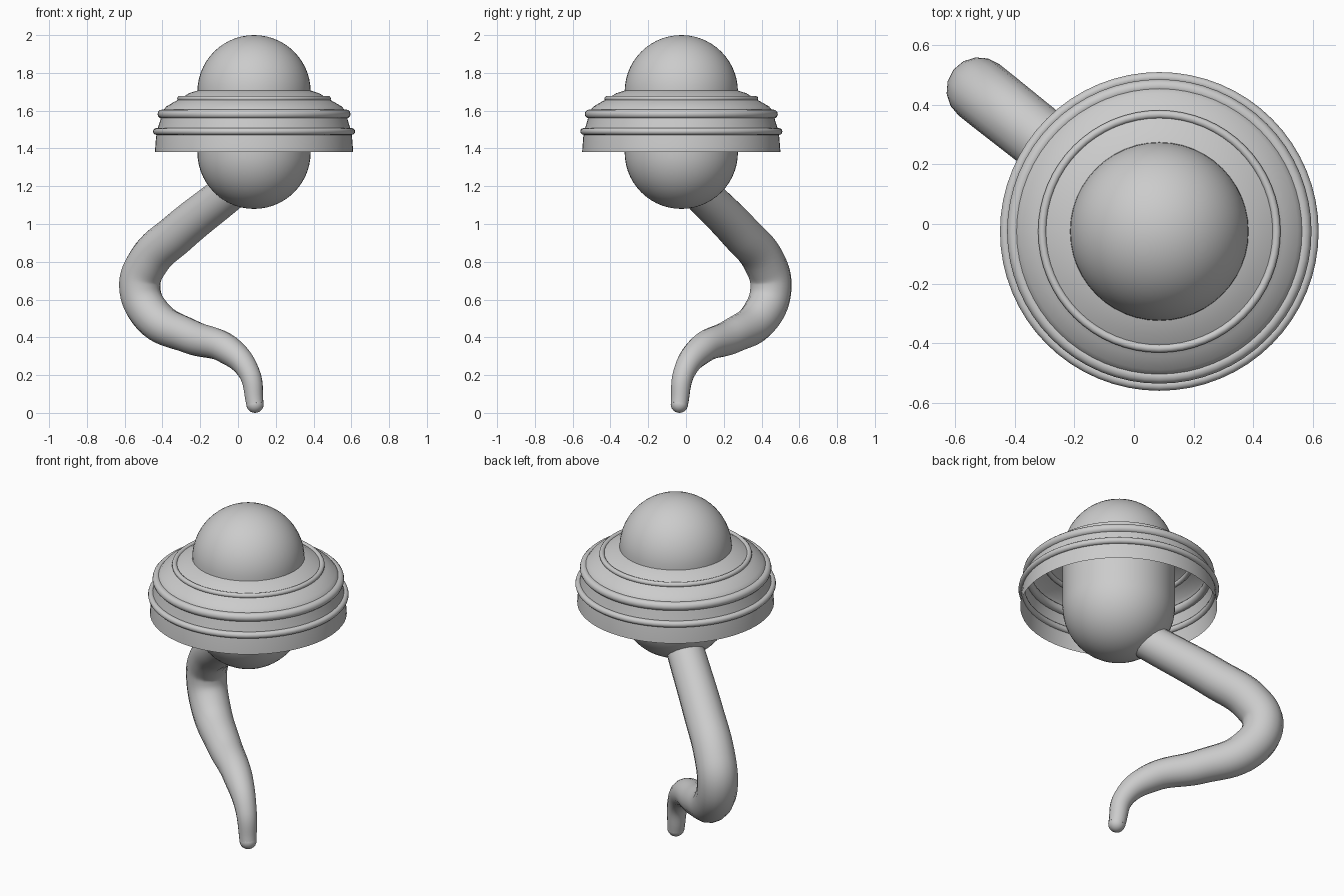
import bpy, bmesh, math
from mathutils import Vector

if "Cube" in bpy.data.objects:
    bpy.data.objects.remove(bpy.data.objects["Cube"])

CX, CY = 0.085, -0.025  # vertical axis of body and skirt


def finish(obj, angle=40):
    bpy.ops.object.select_all(action='DESELECT')
    obj.select_set(True)
    bpy.context.view_layer.objects.active = obj
    bpy.ops.object.shade_smooth_by_angle(angle=math.radians(angle))


def lathe(name, profile, steps=64):
    bm = bmesh.new()
    verts = [bm.verts.new((r, 0, z)) for r, z in profile]
    edges = [bm.edges.new(p) for p in zip(verts, verts[1:])]
    bmesh.ops.spin(bm, geom=verts + edges, cent=(0, 0, 0), axis=(0, 0, 1),
                   angle=math.tau, steps=steps)
    bmesh.ops.remove_doubles(bm, verts=bm.verts, dist=1e-4)
    bmesh.ops.recalc_face_normals(bm, faces=bm.faces)
    mesh = bpy.data.meshes.new(name)
    bm.to_mesh(mesh)
    bm.free()
    obj = bpy.data.objects.new(name, mesh)
    bpy.context.collection.objects.link(obj)
    obj.location = (CX, CY, 0)
    finish(obj)
    return obj


# Capsule body
R, N = 0.30, 14
quarter = [math.pi / 2 * i / N for i in range(N + 1)]
capsule = [(R * math.sin(a), 1.70 + R * math.cos(a)) for a in quarter]
capsule += [(R * math.cos(a), 1.38 - R * math.sin(a)) for a in quarter]
lathe("body", capsule, 48)

# Open hollow skirt
lathe("skirt", [(0.295, 1.708), (0.345, 1.692), (0.385, 1.667), (0.42, 1.648),
                (0.465, 1.622), (0.49, 1.59), (0.496, 1.55), (0.512, 1.50),
                (0.519, 1.46), (0.525, 1.38)])

# Raised beads around the skirt
for i, (major, minor, z) in enumerate([(0.393, 0.014, 1.664),
                                       (0.487, 0.024, 1.582),
                                       (0.517, 0.018, 1.49)]):
    bpy.ops.mesh.primitive_torus_add(location=(CX, CY, z), major_radius=major,
                                     minor_radius=minor, major_segments=64,
                                     minor_segments=12)
    bead = bpy.context.object
    bead.name = f"skirt_bead_{i + 1}"
    finish(bead, 60)

# Tapering tail: x, z, radius along a slanted vertical plane
path = [(0.0, 1.205, 0.10), (-0.09, 1.135, 0.103), (-0.32, 0.95, 0.108),
        (-0.475, 0.80, 0.11), (-0.52, 0.67, 0.11), (-0.455, 0.515, 0.106),
        (-0.257, 0.405, 0.092), (-0.055, 0.335, 0.078), (0.06, 0.21, 0.057),
        (0.09, 0.046, 0.046)]
curve = bpy.data.curves.new("tail", 'CURVE')
curve.dimensions = '3D'
curve.bevel_depth = 1.0
curve.bevel_resolution = 6
curve.resolution_u = 8
curve.use_fill_caps = True
spline = curve.splines.new('BEZIER')
spline.bezier_points.add(len(path) - 1)
for p, (x, z, r) in zip(spline.bezier_points, path):
    p.co = Vector((x, -0.035 + (0.09 - x) * 0.795, z))
    p.radius = r
    p.handle_left_type = p.handle_right_type = 'AUTO'
tail = bpy.data.objects.new("tail", curve)
bpy.context.collection.objects.link(tail)
bpy.ops.object.select_all(action='DESELECT')
tail.select_set(True)
bpy.context.view_layer.objects.active = tail
bpy.ops.object.convert(target='MESH')
finish(bpy.context.object, 60)

# Rounded tail tip
bpy.ops.mesh.primitive_uv_sphere_add(segments=20, ring_count=12, radius=0.046,
                                     location=(0.09, -0.035, 0.046))
bpy.context.object.name = "tail_tip"
finish(bpy.context.object, 60)
